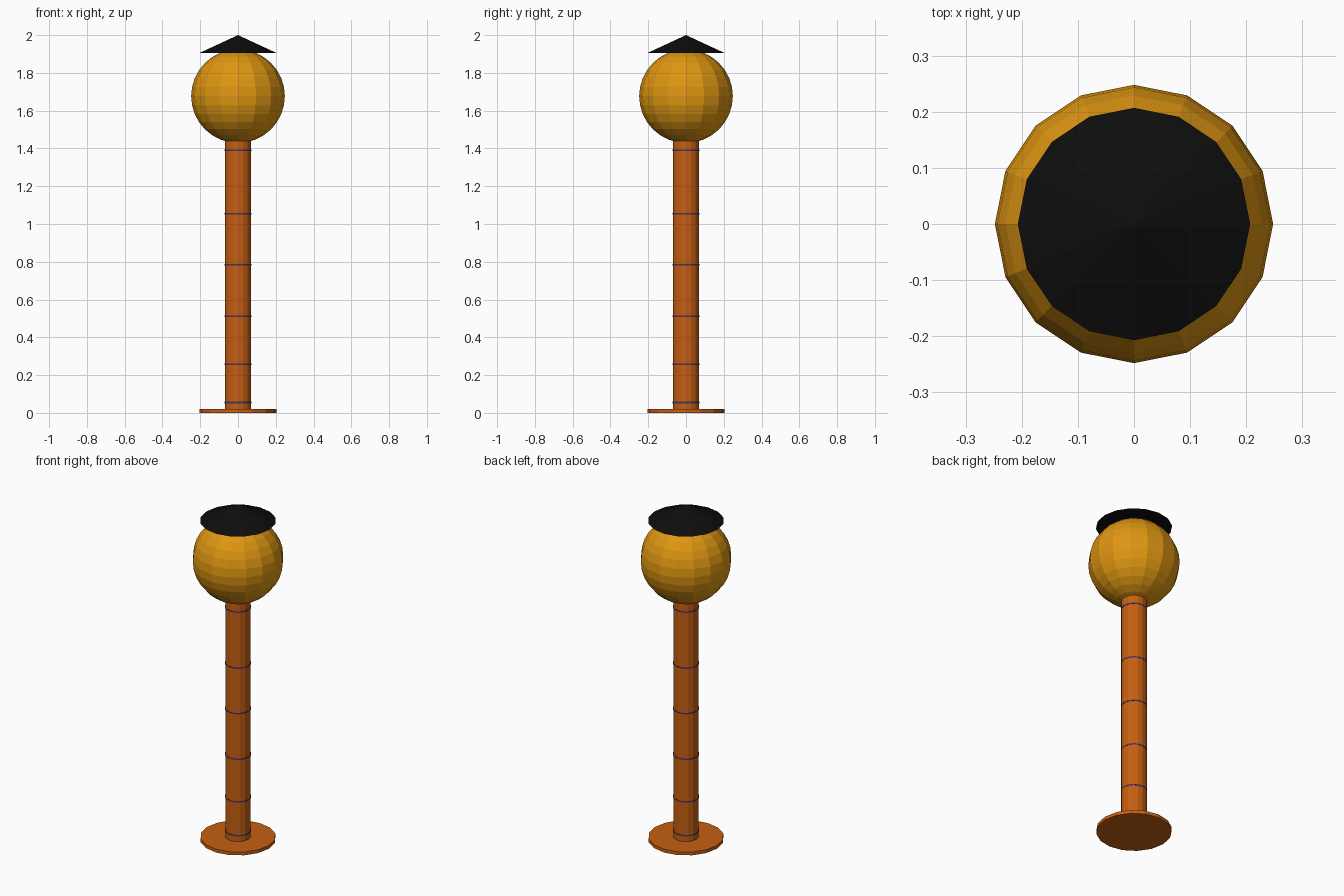
import bpy

if "Cube" in bpy.data.objects:
    bpy.data.objects.remove(bpy.data.objects["Cube"])

SIDES = 16


def material(name, rgb):
    m = bpy.data.materials.new(name)
    m.diffuse_color = (*rgb, 1.0)
    m.use_nodes = True
    m.node_tree.nodes["Principled BSDF"].inputs["Base Color"].default_value = m.diffuse_color
    return m


orange = material("burnt_orange", (0.56, 0.115, 0.006))
amber = material("amber", (0.73, 0.305, 0.006))
black = material("black", (0.004, 0.004, 0.004))
purple = material("dark_purple", (0.07, 0.03, 0.12))


def finish(name, mat):
    ob = bpy.context.object
    ob.name = name
    ob.data.materials.append(mat)
    return ob


def cylinder(name, mat, r, z0, z1, top_r=None):
    """Sixteen-sided cylinder or cone between two heights, flat shaded."""
    bpy.ops.mesh.primitive_cone_add(
        vertices=SIDES, radius1=r, radius2=r if top_r is None else top_r,
        depth=z1 - z0, location=(0, 0, (z0 + z1) / 2))
    return finish(name, mat)


# Foot plate and pole
cylinder("foot_plate", orange, 0.205, 0.0, 0.02)
cylinder("pole", orange, 0.07, 0.015, 1.46)

# Thin rings, almost flush with the pole
for i, z in enumerate((0.055, 0.257, 0.511, 0.784, 1.055, 1.39)):
    cylinder(f"pole_ring_{i + 1}", purple, 0.0708, z - 0.004, z + 0.004)

# Globe
bpy.ops.mesh.primitive_uv_sphere_add(
    segments=SIDES, ring_count=16, radius=0.248, location=(0, 0, 1.677))
finish("globe", amber)

# Conical cap
cylinder("cap", black, 0.207, 1.904, 2.0, top_r=0.0)
